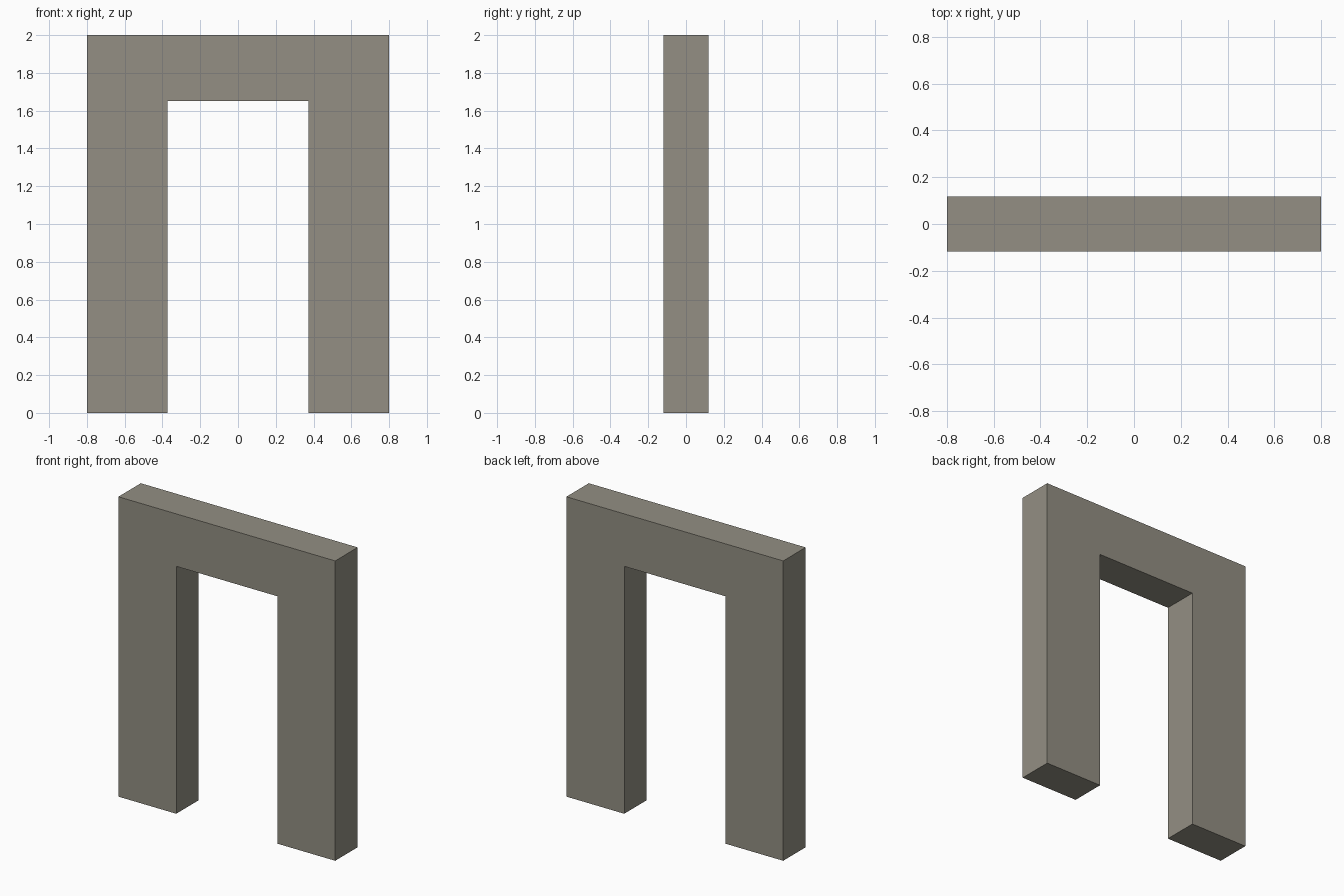
import bpy
import bmesh

if "Cube" in bpy.data.objects:
    bpy.data.objects.remove(bpy.data.objects["Cube"])

OUT_X, IN_X = 0.8, 0.373      # half widths of the frame and the opening
TOP_Z, IN_Z = 2.0, 1.65       # heights of the frame and the opening
HALF_Y = 0.118                # half thickness

# Stone colour
stone = bpy.data.materials.new("warm_grey_stone")
stone.diffuse_color = (0.292, 0.275, 0.227, 1.0)
stone.use_nodes = True
stone.node_tree.nodes["Principled BSDF"].inputs["Base Color"].default_value = stone.diffuse_color

# Doorway frame: one profile pushed through its thickness
half = [(OUT_X, 0.0), (OUT_X, TOP_Z)]
inner = [(IN_X, IN_Z), (IN_X, 0.0)]
profile = (half + [(-x, z) for x, z in reversed(half)]
           + [(-x, z) for x, z in reversed(inner)] + inner)

bm = bmesh.new()
face = bm.faces.new([bm.verts.new((x, -HALF_Y, z)) for x, z in profile])
result = bmesh.ops.extrude_face_region(bm, geom=[face], use_keep_orig=True)
moved = [g for g in result["geom"] if isinstance(g, bmesh.types.BMVert)]
bmesh.ops.translate(bm, verts=moved, vec=(0, 2 * HALF_Y, 0))
bmesh.ops.recalc_face_normals(bm, faces=bm.faces)

mesh = bpy.data.meshes.new("doorway_frame")
bm.to_mesh(mesh)
bm.free()
mesh.materials.append(stone)
frame = bpy.data.objects.new("doorway_frame", mesh)
bpy.context.collection.objects.link(frame)
